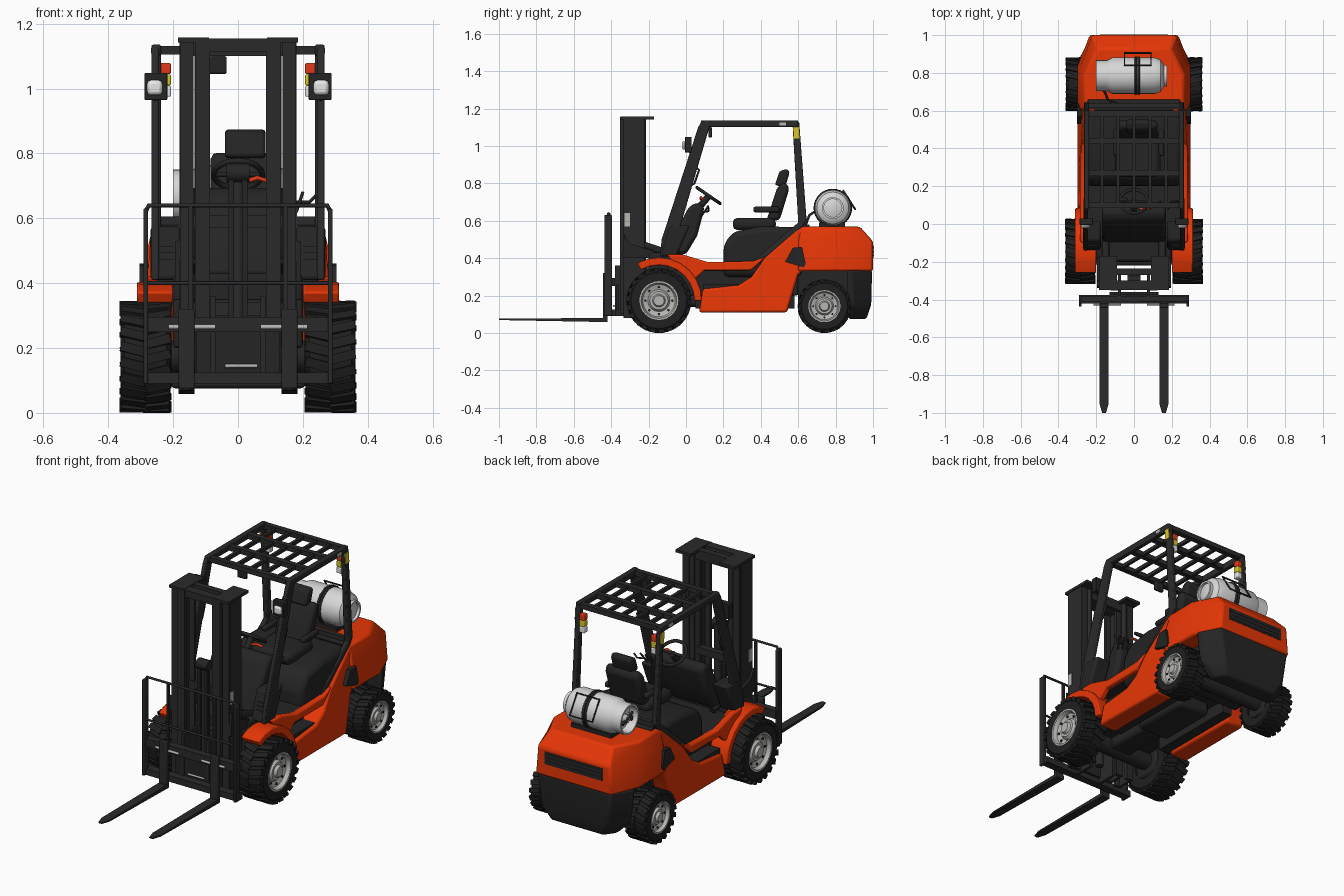
import bpy, bmesh, math
from mathutils import Matrix, Vector

cube = bpy.data.objects.get("Cube")
if cube:
    bpy.data.objects.remove(cube, do_unlink=True)
parts = []

def material(name, *rgb):
    m = bpy.data.materials.new(name)
    m.use_nodes = True
    m.diffuse_color = (*rgb, 1)
    m.node_tree.nodes["Principled BSDF"].inputs["Base Color"].default_value = (*rgb, 1)
    return m

ORANGE = material("orange paint", .86, .04, .002)
BLACK = material("black plastic", .018, .018, .018)
STEEL = material("dark steel", .023, .023, .024)
RUBBER = material("tyre rubber", .014, .014, .014)
SILVER = material("silver rim", .47, .47, .45)
TANK = material("pale tank", .68, .68, .68)
LENS = material("white lens", .8, .8, .8)
YELLOW = material("yellow", .7, .55, .02)
RED = material("red lens", .75, .04, .01)

def finish(name, bm, mat, bevel=0):
    bmesh.ops.recalc_face_normals(bm, faces=bm.faces)
    me = bpy.data.meshes.new(name)
    bm.to_mesh(me)
    bm.free()
    me.materials.append(mat)
    ob = bpy.data.objects.new(name, me)
    bpy.context.collection.objects.link(ob)
    if bevel:
        mod = ob.modifiers.new("bevel", "BEVEL")
        mod.width, mod.segments = bevel, 2
    parts.append(ob)
    return ob

def box(name, x, y, z, mat, bevel=0):
    bm = bmesh.new()
    size = [b - a for a, b in (x, y, z)]
    mid = [(a + b) / 2 for a, b in (x, y, z)]
    bmesh.ops.create_cube(bm, size=1, matrix=Matrix.Translation(mid) @ Matrix.Diagonal((*[abs(s) for s in size], 1)))
    return finish(name, bm, mat, bevel)

def loft(name, rings, mat, bevel=0):
    bm = bmesh.new()
    loops = [[bm.verts.new(p) for p in r] for r in rings]
    n = len(loops[0])
    for a, b in zip(loops, loops[1:]):
        for i in range(n):
            bm.faces.new((a[i], a[(i + 1) % n], b[(i + 1) % n], b[i]))
    bm.faces.new(loops[0])
    bm.faces.new(loops[-1])
    return finish(name, bm, mat, bevel)

def prism(name, pts, x0, x1, mat, bevel=0, lean=0):
    # lean pulls the outer side inward with height
    outer = [(x1 - math.copysign(lean * z, x1), y, z) for y, z in pts]
    return loft(name, [[(x0, y, z) for y, z in pts], outer], mat, bevel)

def tube(name, pts, r, mat, cyclic=False):
    cu = bpy.data.curves.new(name, "CURVE")
    cu.dimensions = "3D"
    cu.bevel_depth, cu.bevel_resolution = r, 2
    cu.use_fill_caps = True
    sp = cu.splines.new("POLY")
    sp.points.add(len(pts) - 1)
    for p, co in zip(sp.points, pts):
        p.co = (*co, 1)
    sp.use_cyclic_u = cyclic
    cu.materials.append(mat)
    ob = bpy.data.objects.new(name, cu)
    bpy.context.collection.objects.link(ob)
    return ob

def lathe(bm, pts, center, n=32, flip=1):
    # revolve (offset, radius) pairs about an axis along x
    vs = [bm.verts.new((o * flip, 0, r)) for o, r in pts]
    es = [bm.edges.new(p) for p in zip(vs, vs[1:])]
    bmesh.ops.spin(bm, geom=vs + es, cent=(0, 0, 0), axis=(1, 0, 0), angle=math.tau, steps=n)
    bmesh.ops.remove_doubles(bm, verts=bm.verts, dist=.0002)
    bmesh.ops.translate(bm, verts=bm.verts, vec=center)

def ring_path(c, r, axis, n=24):
    q = Vector((0, 0, 1)).rotation_difference(Vector(axis))
    return [Vector(c) + q @ Vector((r * math.cos(math.tau * i / n), r * math.sin(math.tau * i / n), 0)) for i in range(n)]

# Wheels with tread lugs, rims and bolts
def wheel(name, s, x, y, R, w, lugs):
    c = Vector((s * x, y, R))
    bm = bmesh.new()
    prof = [(-.5, .55), (-.5, .86), (-.42, .95), (.42, .95), (.5, .86), (.5, .6), (.44, .55), (-.5, .55)]
    lathe(bm, [(o * w, r * R) for o, r in prof], c, 36, s)
    for i in range(lugs * 2):
        side = 1 if i % 2 else -1
        m = (Matrix.Translation(c) @ Matrix.Rotation(math.tau * i / lugs / 2, 4, "X")
             @ Matrix.Translation((side * w * .25, 0, R * .94)) @ Matrix.Rotation(side * .25, 4, "Z")
             @ Matrix.Diagonal((w * .5, R * .17, R * .11, 1)))
        bmesh.ops.create_cube(bm, size=1, matrix=m)
    finish(name + "_tyre", bm, RUBBER)
    bm = bmesh.new()
    prof = [(-.4, 0), (-.4, .58), (.5, .6), (.5, .55), (.36, .5), (.3, .34), (.4, .28), (.4, .2), (.5, .16), (.5, 0)]
    lathe(bm, [(o * w, r * R) for o, r in prof], c, 32, s)
    finish(name + "_rim", bm, SILVER)
    for i in range(8):
        a = math.tau * i / 8
        p = c + Vector((s * w * .34, R * .42 * math.cos(a), R * .42 * math.sin(a)))
        tube(name + "_rim_hole", [p, p + Vector((s * .006, 0, 0))], R * .04, BLACK)
    box(name + "_drum", (s * (x - w * .52), s * (x - w * .3)), (y - R * .5, y + R * .5), (R * .5, R * 1.5), BLACK, .02)

for s, side in ((1, "left"), (-1, "right")):
    wheel("front_" + side, s, .285, -.145, .173, .155, 22)
    wheel("rear_" + side, s, .295, .74, .143, .13, 20)
tube("front_axle", [(-.25, -.145, .173), (.25, -.145, .173)], .05, BLACK)
tube("rear_axle", [(-.25, .74, .143), (.25, .74, .143)], .04, BLACK)

# Counterweight
def outline(z, w, wr, y0, yc, y1):
    return [(w, y0, z), (w, yc, z), (wr, y1, z), (-wr, y1, z), (-w, yc, z), (-w, y0, z)]

loft("counterweight", [outline(.33, .299, .235, .6, .84, 1), outline(.49, .284, .222, .6, .83, 1),
                       outline(.568, .264, .19, .61, .79, .93)], ORANGE, .012)
loft("counterweight_base", [outline(.075, .2, .16, .87, .91, .965), outline(.15, .27, .2, .865, .9, .99),
                            outline(.335, .288, .228, .86, .88, .995)], BLACK, .01)
box("rear_vent", (-.18, .18), (.99, 1.002), (.4, .47), BLACK)
for z in (.415, .435, .455):
    box("rear_vent_slat", (-.17, .17), (.998, 1.004), (z - .004, z + .004), STEEL)

# Chassis, underside and floor
box("chassis_core", (-.2, .2), (-.22, .6), (.2, .35), BLACK, .01)
box("engine_sump", (-.1, .1), (.15, .5), (.13, .22), BLACK, .02)
box("gearbox", (-.07, .07), (-.15, .16), (.14, .21), BLACK, .02)
box("rear_frame", (-.2, .2), (.6, .88), (.15, .34), BLACK, .01)
box("floor_plate", (-.255, .255), (-.1, .3), (.33, .378), BLACK)
box("front_cowl", (-.2, .2), (-.2, -.07), (.3, .43), BLACK, .015)
prism("engine_cover", [(.2, .3), (.2, .47), (.25, .54), (.4, .57), (.62, .565), (.62, .3)], -.255, .255, BLACK, .03)
box("cover_back_edge", (-.245, .245), (.6, .66), (.56, .58), BLACK, .006)

sill = [(.07, .11), (.54, .11), (.6, .31), (.63, .34), (.63, .57), (.59, .55), (.42, .4), (.35, .3), (.28, .255), (.09, .235)]
band = [(-.06, .36), (.04, .28), (.1, .335), (.35, .335), (.43, .41), (.36, .385), (.12, .378), (-.02, .42), (-.1, .42)]
arch = [(-.145 + r * math.cos(math.radians(a)), .173 + r * math.sin(math.radians(a)))
        for r, angs in ((.19, range(0, 126, 15)), (.23, range(120, -1, -15))) for a in angs]
front_pillar = [(-.14, .41), (-.06, .41), (-.06, .47), (.125, 1.1), (.14, 1.135), (.085, 1.135), (.065, 1.1), (-.13, .5)]
rear_pillar = [(.57, 1.11), (.605, 1.13), (.645, .6), (.62, .565), (.42, .385), (.36, .385), (.6, .59)]
vent = [(.53, .38), (.63, .35), (.64, .37), (.62, .46), (.57, .455)]
for s in (1, -1):
    prism("side_sill", sill, s * .19, s * .308, ORANGE, .012, .07)
    prism("side_band", band, s * .248, s * .285, ORANGE, .008)
    prism("front_fender", arch, s * .2, s * .312, ORANGE, .006)
    box("frame_rail", (s * .13, s * .19), (.05, .58), (.13, .21), BLACK)
    box("step_tread", (s * .19, s * .275), (.09, .29), (.23, .262), BLACK)
    prism("side_vent", vent, s * .27, s * .303, BLACK)
    # Overhead guard
    prism("front_pillar", front_pillar, s * .244, s * .267, STEEL, .005)
    prism("pillar_cowl", [(-.14, .41), (-.05, .41), (.02, .575), (-.09, .575)], s * .175, s * .27, BLACK, .012)
    for z in (.47, .49, .51):
        y = -.14 + (z - .41) * .3
        box("cowl_louvre", (s * .2, s * .255), (y - .004, y + .01), (z - .004, z + .004), STEEL)
    prism("rear_pillar", rear_pillar, s * .238, s * .264, STEEL, .005)
    box("roof_rail", (s * .238, s * .266), (.08, .6), (1.1, 1.136), STEEL, .005)
    box("roof_label", (s * .262, s * .268), (.5, .535), (1.108, 1.126), SILVER)
    prism("pillar_label", [(.572, 1.1), (.604, 1.1), (.608, 1.04), (.576, 1.04)], s * .26, s * .267, YELLOW)
    for mat, z in ((RED, 1.045), (YELLOW, 1.01), (LENS, .975)):
        box("rear_lamp", (s * .207, s * .239), (.578, .61), (z, z + .034), mat, .004)
    # Work lights
    box("lamp_housing", (s * .218, s * .288), (-.005, .03), (.965, 1.048), BLACK, .003)
    box("lamp_lens", (s * .233, s * .28), (-.022, 0), (.98, 1.026), LENS, .012)
    tube("lamp_bracket", [(s * .255, .02, .97), (s * .255, .06, .95)], .008, STEEL)
    tube("grab_handle", [(s * .255, y, z) for y, z in ((.01, .78), (.045, .8), (.07, .87), (.05, .89), (.04, .88))], .006, STEEL)

for y in (.1, .27, .44, .585):
    box("roof_cross_bar", (-.25, .25), (y - .015, y + .015), (1.105, 1.132), STEEL)
for i in range(-2, 3):
    box("roof_slat", (i * .085 - .008, i * .085 + .008), (.1, .585), (1.108, 1.128), STEEL)
box("rear_guard_bar", (-.25, .25), (.615, .64), (.575, .605), STEEL)
box("inside_mirror", (-.09, -.035), (.12, .14), (1.045, 1.1), BLACK, .006)

# Seat
box("seat_cushion", (-.1, .14), (.25, .48), (.55, .615), BLACK, .025)
prism("seat_back", [(.43, .6), (.5, .6), (.555, .78), (.52, .81), (.485, .77)], -.085, .125, BLACK, .02)
prism("headrest", [(.475, .79), (.5, .865), (.54, .878), (.555, .86), (.53, .78)], -.04, .085, BLACK, .012)
for x in (-.11, .13):
    box("armrest", (x, x + .03), (.36, .5), (.645, .675), BLACK, .01)

# Dashboard, steering wheel and levers
prism("dashboard", [(-.1, .42), (-.07, .52), (.02, .68), (.07, .7), (.1, .67), (.06, .52), (0, .42)], -.17, .17, BLACK, .02)
tube("steering_column", [(0, .06, .66), (0, .12, .73)], .018, BLACK)
tube("steering_wheel", ring_path((0, .12, .735), .075, (0, .55, .8)), .009, BLACK, True)
tube("steering_spoke", [(-.07, .12, .735), (.07, .12, .735)], .008, BLACK)
tube("column_accent", [(.03, .08, .715), (.06, .08, .725), (.09, .09, .715)], .007, RED)
for x in (.12, .15, .18):
    tube("control_lever", [(x, .08, .62), (x + .02, .12, .68)], .005, BLACK)
tube("side_lever", [(.17, .1, .65), (.22, .12, .65), (.24, .12, .67)], .005, STEEL)

# Gas tank with collar, foot ring and cradle
bm = bmesh.new()
lathe(bm, [(-.165, 0), (-.16, .05), (-.145, .08), (-.115, .096), (.11, .096), (.14, .085), (.158, .06), (.165, 0)], (0, .785, .668))
finish("gas_tank", bm, TANK)
for name, x0, x1, r in (("tank_collar", -.2, -.13, .082), ("tank_foot_ring", .14, .175, .058)):
    bm = bmesh.new()
    lathe(bm, [(x0, r), (x1, r), (x1, r - .01), (x0, r - .01), (x0, r)], (0, .785, .668))
    finish(name, bm, TANK)
tube("tank_valve", [(-.16, .785, .668), (-.19, .785, .668)], .022, SILVER)
tube("tank_valve_handle", [(-.185, .74, .69), (-.185, .83, .65)], .008, BLACK)
for x in (.01, .025):
    tube("tank_strap", ring_path((x, .785, .668), .096, (1, 0, 0), 32), .007, BLACK, True)
box("tank_cradle", (-.13, .12), (.71, .85), (.56, .59), BLACK)
tube("tank_frame", [(-.05, .84, .762), (-.05, .905, .66), (.09, .905, .66), (.09, .84, .762)], .005, BLACK, True)
tube("gas_hose", [(-.185, .75, .65), (-.15, .69, .65), (-.14, .66, .63), (-.1, .64, .58), (-.03, .62, .57)], .007, BLACK)

# Mast
for s in (1, -1):
    box("outer_mast_web", (s * .165, s * .18), (-.33, -.23), (.08, 1.155), STEEL)
    box("mast_label", (s * .176, s * .182), (-.33, -.3), (.57, .64), SILVER)
    for y in (-.335, -.24):
        box("outer_mast_flange", (s * .137, s * .178), (y, y + .018), (.08, 1.155), STEEL)
    box("inner_mast_web", (s * .118, s * .132), (-.35, -.25), (.1, 1.155), STEEL)
    for y in (-.352, -.265):
        box("inner_mast_flange", (s * .086, s * .125), (y, y + .016), (.1, 1.155), STEEL)
    box("mast_top_plate", (s * .09, s * .185), (-.35, -.17), (1.142, 1.157), STEEL)
    tube("lift_cylinder", [(s * .12, -.228, .2), (s * .12, -.228, 1.14)], .014, STEEL)
    tube("tilt_cylinder", [(s * .15, -.23, .47), (s * .15, -.02, .4)], .02, BLACK)
    prism("mast_bracket", [(-.33, .53), (-.3, .48), (-.18, .44), (-.18, .4), (-.34, .4)], s * .18, s * .195, BLACK)
    box("lift_chain", (s * .012, s * .03), (-.32, -.305), (.16, .74), BLACK)
    # Carriage sides and forks
    box("carriage_plate", (s * .07, s * .085), (-.38, -.26), (.09, .36), STEEL)
    box("backrest_post", (s * .277, s * .292), (-.437, -.395), (.09, .63), STEEL, .004)
    box("backrest_bar", (s * .14, s * .152), (-.42, -.405), (.28, .64), STEEL)
    tube("shift_rod", [(s * .07, -.424, .265), (s * .215, -.424, .265)], .007, SILVER)
    box("fork_shank", (s * .134, s * .183), (-.445, -.42), (.06, .32), STEEL, .004)
    a, b, c, d = s * .134, s * .183, s * .148, s * .169
    loft("fork_blade", [[(p, y, z0), (q, y, z0), (q, y, z1), (p, y, z1)] for p, q, y, z0, z1 in
                        ((a, b, -.42, .058, .08), (a, b, -.95, .068, .077), (c, d, -1, .07, .076))], STEEL)
for z0, z1 in ((1.1, 1.155), (.57, .61), (.3, .34)):
    box("mast_cross_member", (-.17, .17), (-.27, -.235), (z0, z1), STEEL)
box("mast_front_top", (-.125, .125), (-.35, -.3), (1.115, 1.155), STEEL)
tube("centre_cylinder", [(0, -.285, .13), (0, -.285, .75)], .022, STEEL)
tube("chain_pulley", [(-.035, -.3, .74), (.035, -.3, .74)], .03, BLACK)
box("carriage_top_bar", (-.29, .29), (-.42, -.38), (.25, .295), STEEL)
box("carriage_bottom_bar", (-.29, .29), (-.42, -.375), (.09, .125), STEEL)
box("carriage_back", (-.13, .13), (-.375, -.36), (.12, .26), BLACK)
tube("carriage_rod", [(-.04, -.385, .145), (.06, -.385, .145)], .006, SILVER)
tube("backrest_top", [(-.285, -.415, .62), (-.275, -.415, .64), (.275, -.415, .64), (.285, -.415, .62)], .007, STEEL)
tube("backrest_middle", [(-.285, -.415, .4), (.285, -.415, .4)], .006, STEEL)

# Smooth shading with sharp edges kept
bpy.ops.object.select_all(action="DESELECT")
for ob in parts:
    ob.select_set(True)
bpy.context.view_layer.objects.active = parts[0]
bpy.ops.object.shade_smooth_by_angle(angle=math.radians(32))
